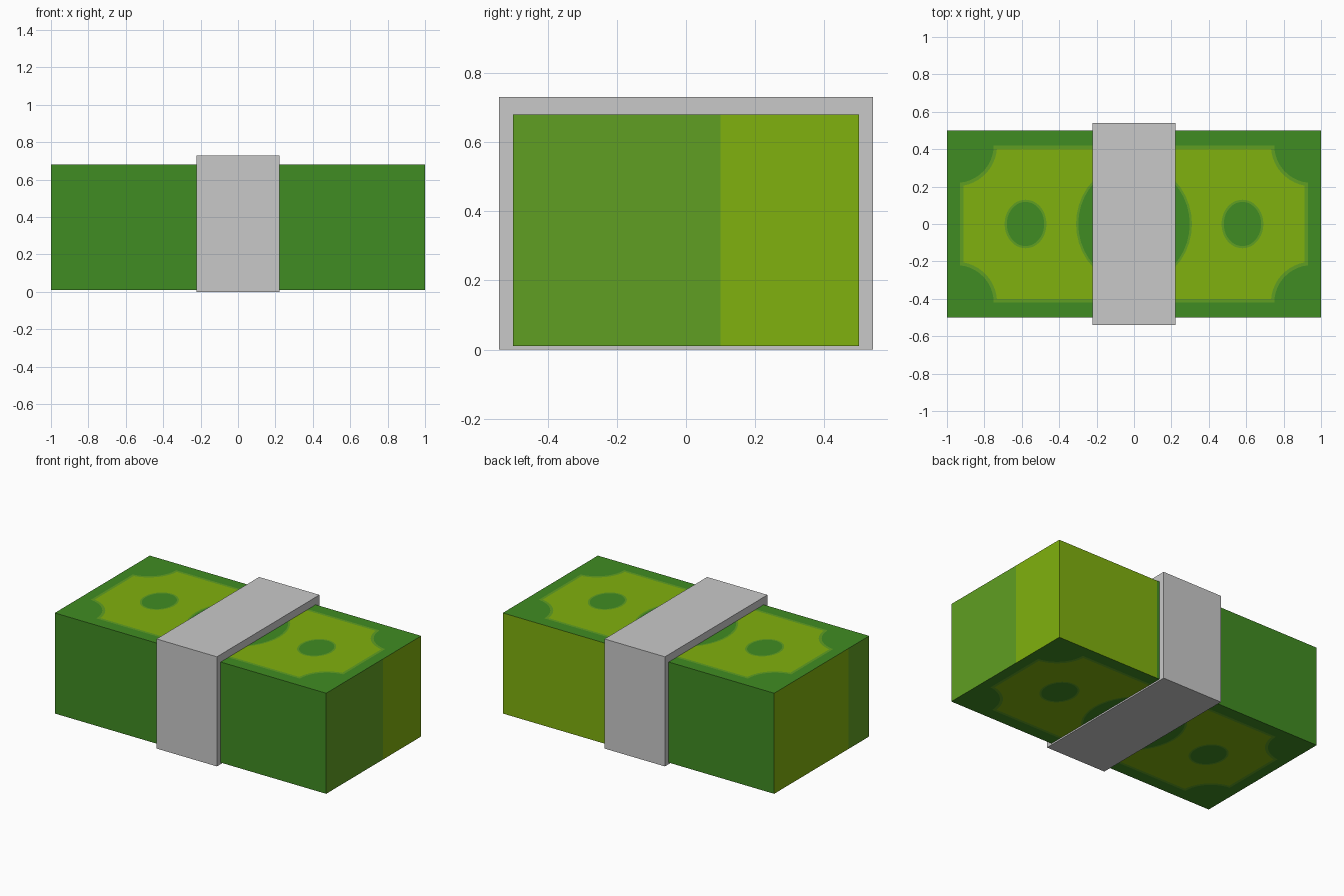
import bpy, bmesh, math
from mathutils import Vector
from mathutils.geometry import delaunay_2d_cdt

if "Cube" in bpy.data.objects:
    bpy.data.objects.remove(bpy.data.objects["Cube"])


def material(name, hex_code):
    rgb = [int(hex_code[i:i + 2], 16) / 255 for i in (0, 2, 4)]
    lin = [c / 12.92 if c <= 0.04045 else ((c + 0.055) / 1.055) ** 2.4 for c in rgb]
    m = bpy.data.materials.new(name)
    m.diffuse_color = (*lin, 1)
    m.use_nodes = True
    m.node_tree.nodes["Principled BSDF"].inputs["Base Color"].default_value = m.diffuse_color
    return m


def make_object(name, bm, mats):
    mesh = bpy.data.meshes.new(name)
    bm.to_mesh(mesh)
    bm.free()
    for m in mats:
        mesh.materials.append(m)
    ob = bpy.data.objects.new(name, mesh)
    bpy.context.collection.objects.link(ob)
    return ob


def ellipse(cx, rx, ry, n=40):
    return [(cx + rx * math.cos(2 * math.pi * i / n), ry * math.sin(2 * math.pi * i / n))
            for i in range(n)]


def ticket(hx, hy, r, cx=0.95, cy=0.42, n=10):
    """Rectangle with scooped corners, half sizes hx, hy."""
    a0 = 1.5 * math.pi - math.asin((cx - hx) / r)
    a1 = math.pi + math.asin((cy - hy) / r)
    angles = [a0 + (a1 - a0) * i / n for i in range(n + 1)]
    q = [(cx + r * math.cos(a), cy + r * math.sin(a)) for a in angles]
    return (q + [(-x, y) for x, y in reversed(q)]
            + [(-x, -y) for x, y in q] + [(x, -y) for x, y in reversed(q)])


DARK, MID, LIME = 0, 1, 2
greens = [material("dark_green", "408C22"), material("mid_green", "609F22"),
          material("lime_green", "80B10E")]
grey = material("band_grey", "C9C9C9")

# Outline of the stack, with the colour of the side that starts at each point
outline = [((-1, -0.5), DARK), ((1, -0.5), MID), ((1, 0.1), LIME), ((1, 0.5), LIME),
           ((0.24, 0.5), DARK), ((-1, 0.5), LIME), ((-1, -0.28), MID)]
Z0, Z1 = 0.01, 0.68

# Printed pattern: nested shapes, the later ones paint over the earlier ones
shapes = [([p for p, c in outline], DARK),
          (ticket(0.93, 0.42, 0.20), MID), (ticket(0.912, 0.402, 0.218), LIME)]
for cx, rx, ry in ((0, 0.31, 0.327), (-0.58, 0.112, 0.13), (0.58, 0.112, 0.13)):
    shapes += [(ellipse(cx, rx, ry), MID), (ellipse(cx, rx - 0.012, ry - 0.012), DARK)]

points, loops = [], []
for pts, c in shapes:
    loops.append(list(range(len(points), len(points) + len(pts))))
    points += [Vector(p) for p in pts]
verts, _, tris, _, _, sources = delaunay_2d_cdt(points, [], loops, 1, 1e-5)

# Bill stack: printed top and bottom, coloured sides
bm = bmesh.new()
for z in (Z0, Z1):
    layer = [bm.verts.new((v.x, v.y, z)) for v in verts]
    for tri, src in zip(tris, sources):
        f = bm.faces.new([layer[i] for i in tri])
        f.material_index = shapes[max(src)][1]
for i, (a, colour) in enumerate(outline):
    b = outline[(i + 1) % len(outline)][0]
    f = bm.faces.new([bm.verts.new(p) for p in
                      ((*a, Z0), (*b, Z0), (*b, Z1), (*a, Z1))])
    f.material_index = colour
bmesh.ops.remove_doubles(bm, verts=bm.verts, dist=1e-4)
bmesh.ops.recalc_face_normals(bm, faces=bm.faces)
make_object("bill_stack", bm, greens)

# Paper band around the middle
bm = bmesh.new()
bmesh.ops.create_cube(bm, size=1)
bmesh.ops.scale(bm, vec=(0.445, 1.08, 0.73), verts=bm.verts)
bmesh.ops.translate(bm, vec=(0, 0, 0.365), verts=bm.verts)
make_object("paper_band", bm, [grey])
